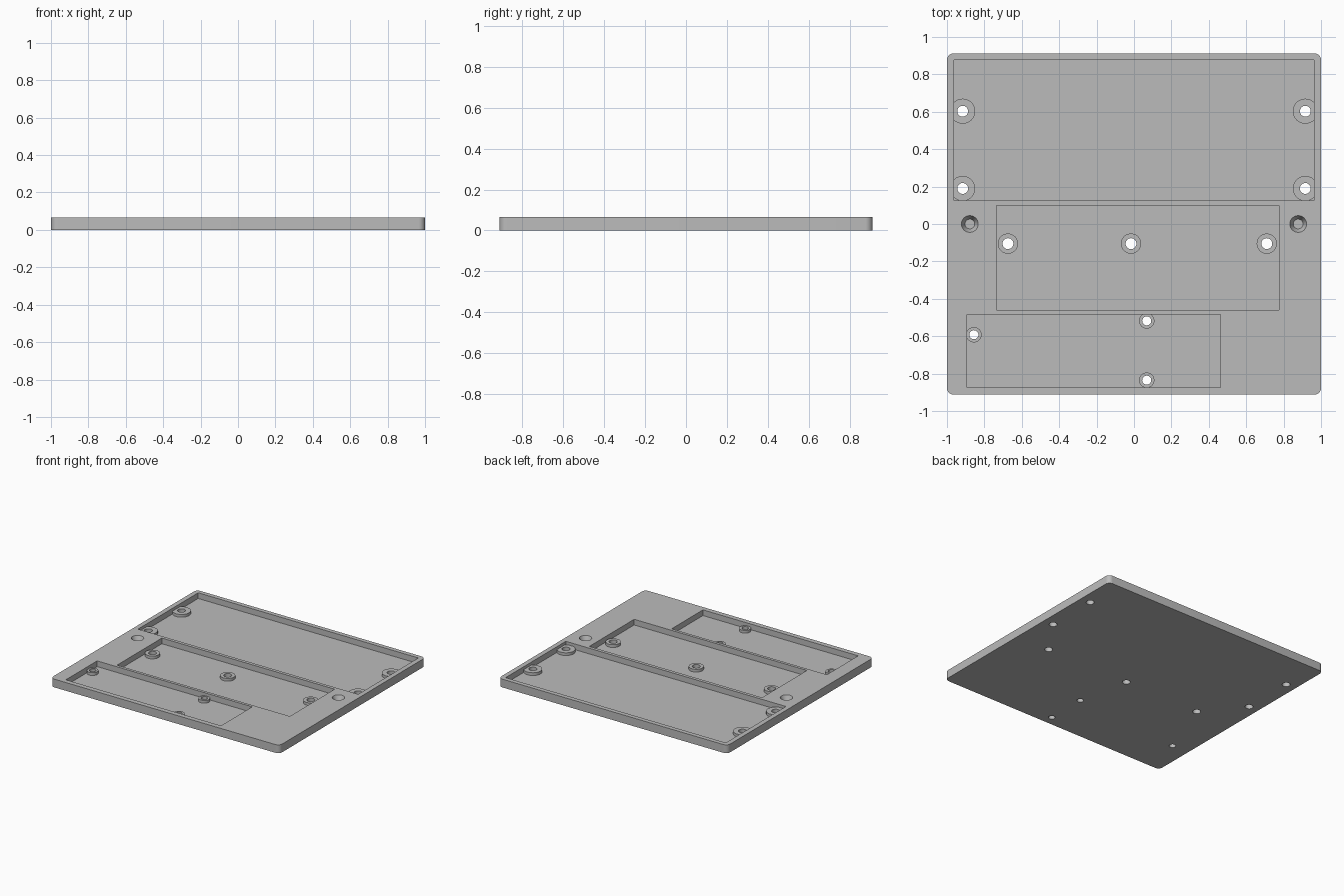
import bpy
import bmesh
from mathutils import Matrix

if "Cube" in bpy.data.objects:
    bpy.data.objects.remove(bpy.data.objects["Cube"])

HEIGHT, FLOOR, BOSS_TOP = 0.065, 0.02, 0.042

grey = bpy.data.materials.new("plain_grey")
grey.use_nodes = True
grey.diffuse_color = (0.5, 0.5, 0.5, 1)
grey.node_tree.nodes["Principled BSDF"].inputs["Base Color"].default_value = (0.5, 0.5, 0.5, 1)


def new_object(name, bm):
    mesh = bpy.data.meshes.new(name)
    bm.to_mesh(mesh)
    bm.free()
    mesh.materials.append(grey)
    obj = bpy.data.objects.new(name, mesh)
    bpy.context.collection.objects.link(obj)
    return obj


def box(name, x0, x1, y0, y1, z0, z1, radius=0):
    bm = bmesh.new()
    bmesh.ops.create_cube(bm, size=1)
    bmesh.ops.scale(bm, vec=(x1 - x0, y1 - y0, z1 - z0), verts=bm.verts)
    bmesh.ops.translate(bm, vec=((x0 + x1) / 2, (y0 + y1) / 2, (z0 + z1) / 2), verts=bm.verts)
    if radius:
        upright = [e for e in bm.edges if abs(e.verts[0].co.z - e.verts[1].co.z) > 0.01]
        bmesh.ops.bevel(bm, geom=upright, offset=radius, segments=8, profile=0.5, affect="EDGES")
    return new_object(name, bm)


def cone(name, x, y, r_low, r_high, z0, z1):
    bm = bmesh.new()
    bmesh.ops.create_cone(bm, cap_ends=True, segments=40, radius1=r_low, radius2=r_high,
                          depth=z1 - z0, matrix=Matrix.Translation((x, y, (z0 + z1) / 2)))
    return new_object(name, bm)


def combine(target, other, operation):
    mod = target.modifiers.new(operation, "BOOLEAN")
    mod.operation, mod.object, mod.solver = operation, other, "EXACT"
    bpy.context.view_layer.objects.active = target
    bpy.ops.object.modifier_apply(modifier=mod.name)
    bpy.data.objects.remove(other)


# Base plate with rounded corners
plate = box("mounting_plate", -1, 1, -0.912, 0.912, 0, HEIGHT, 0.035)

# Three rectangular pockets
for x0, x1, y0, y1 in ((-0.962, 0.962, 0.126, 0.877),
                       (-0.735, 0.775, -0.46, 0.1),
                       (-0.893, 0.463, -0.873, -0.483)):
    combine(plate, box("pocket_cutter", x0, x1, y0, y1, FLOOR, 0.1), "DIFFERENCE")

# Raised standoffs with through holes: x, y, outer radius, hole radius
standoffs = [(side * 0.916, y, 0.067, 0.029) for side in (-1, 1) for y in (0.19, 0.603)]
standoffs += [(x, -0.105, 0.054, 0.029) for x in (-0.674, -0.016, 0.71)]
standoffs += [(x, y, 0.041, 0.024) for x, y in ((-0.856, -0.592), (0.068, -0.518), (0.068, -0.835))]
for x, y, outer, hole in standoffs:
    combine(plate, cone("standoff", x, y, outer, outer, FLOOR - 0.01, BOSS_TOP), "UNION")
    combine(plate, cone("hole_cutter", x, y, hole, hole, -0.05, 0.1), "DIFFERENCE")

# Blind tapered sockets on each side
for side in (-1, 1):
    combine(plate, cone("socket_cutter", side * 0.878, 0, 0.026, 0.045, FLOOR, HEIGHT + 0.0005), "DIFFERENCE")

# Smooth curved walls, crisp edges
bpy.ops.object.select_all(action="DESELECT")
plate.select_set(True)
bpy.context.view_layer.objects.active = plate
bpy.ops.object.shade_smooth_by_angle(angle=0.5)
